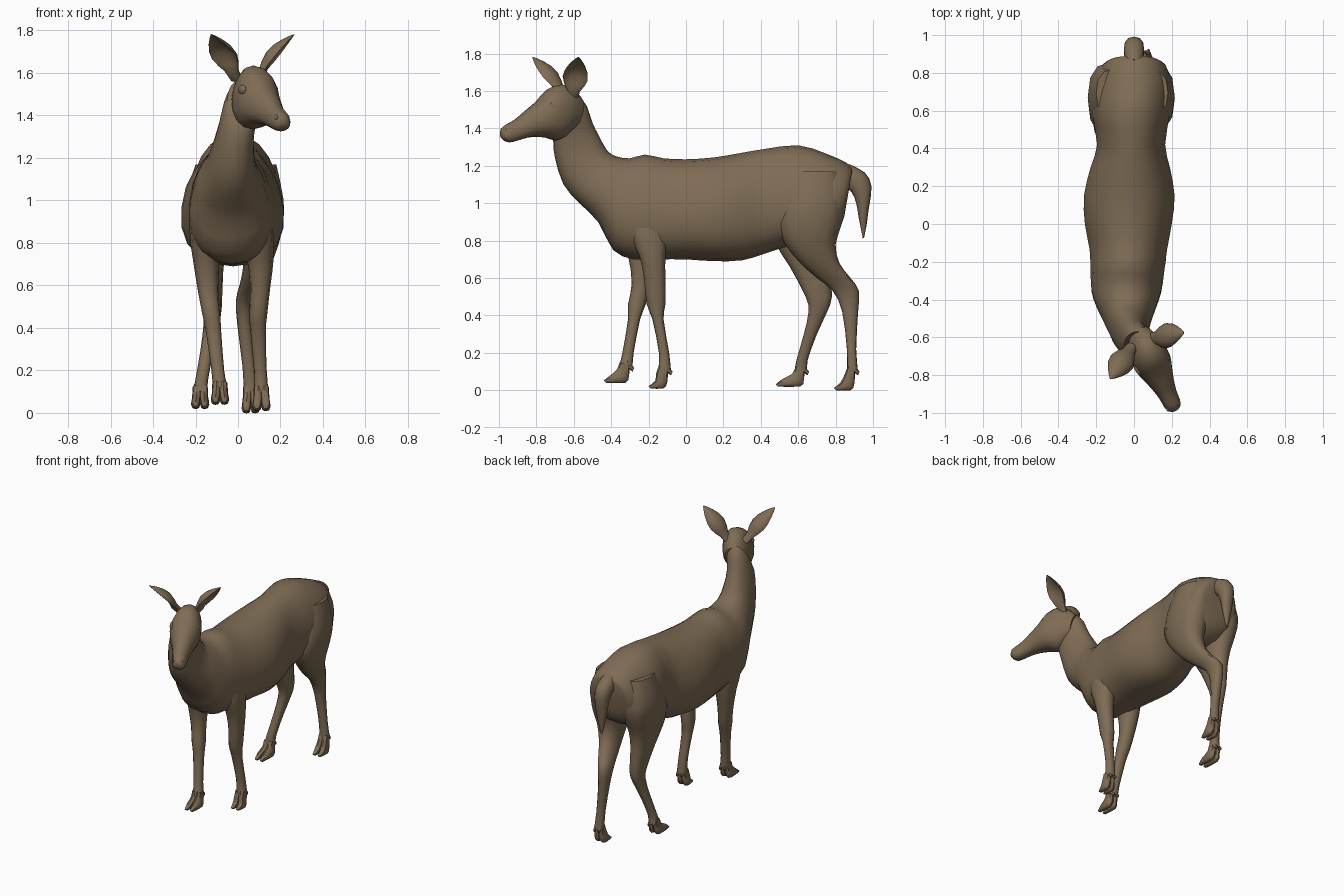
import bpy, bmesh, math
from mathutils import Vector

if "Cube" in bpy.data.objects:
    bpy.data.objects.remove(bpy.data.objects["Cube"])

coat = bpy.data.materials.new("brown_coat")
coat.diffuse_color = (0.21, 0.15, 0.09, 1)
coat.use_nodes = True
coat.node_tree.nodes["Principled BSDF"].inputs["Base Color"].default_value = coat.diffuse_color


def make(name, rings, angle=50):
    """Skin a list of equal-length point rings into a closed mesh object."""
    bm = bmesh.new()
    loops = [[bm.verts.new(p) for p in r] for r in rings]
    n = len(loops[0])
    for a, b in zip(loops, loops[1:]):
        for i in range(n):
            j = (i + 1) % n
            bm.faces.new((a[i], a[j], b[j], b[i]))
    bm.faces.new(loops[0])
    bm.faces.new(loops[-1])
    bmesh.ops.recalc_face_normals(bm, faces=bm.faces)
    me = bpy.data.meshes.new(name)
    bm.to_mesh(me)
    bm.free()
    me.materials.append(coat)
    ob = bpy.data.objects.new(name, me)
    bpy.context.collection.objects.link(ob)
    bpy.ops.object.select_all(action='DESELECT')
    ob.select_set(True)
    bpy.context.view_layer.objects.active = ob
    bpy.ops.object.shade_smooth_by_angle(angle=math.radians(angle))
    return ob


def spline(rows, k=2):
    """Catmull-Rom interpolation of number rows."""
    out = []
    for i in range(len(rows) - 1):
        p0, p1, p2 = rows[max(i - 1, 0)], rows[i], rows[i + 1]
        p3 = rows[min(i + 2, len(rows) - 1)]
        for s in range(k):
            t = s / k
            out.append([0.5 * (2 * b + (c - a) * t + (2 * a - 5 * b + 4 * c - d) * t * t
                               + (3 * b - a - 3 * c + d) * t ** 3)
                        for a, b, c, d in zip(p0, p1, p2, p3)])
    return out + [list(rows[-1])]


def loft(name, rows, side=(1, 0, 0), sides=16, e=0.9, egg=0.0, k=2):
    """Rows: centre x, y and z of one edge, y and z of the opposite edge, half width."""
    side = Vector(side).normalized()
    rings = []
    for cx, y0, z0, y1, z1, w in spline(rows, k):
        a, b = Vector((cx, y0, z0)), Vector((cx, y1, z1))
        mid, half = (a + b) / 2, (a - b) / 2
        ring = []
        for i in range(sides):
            t = 2 * math.pi * i / sides
            c, s = math.cos(t), math.sin(t)
            c = math.copysign(abs(c) ** e, c)
            s = math.copysign(abs(s) ** e, s)
            ring.append(mid + half * c + side * w * s * (1 - egg * c))
        rings.append(ring)
    return make(name, rings)


# Torso and neck
loft("body_and_neck", [
    (0, .89, 1.18, .855, .98, .12), (0, .86, 1.215, .83, .88, .165),
    (0, .75, 1.265, .75, .81, .195), (-.015, .6, 1.31, .58, .78, .205),
    (-.015, .42, 1.29, .42, .73, .18), (-.02, .3, 1.27, .3, .695, .21),
    (-.025, .15, 1.245, .15, .69, .24), (-.03, 0, 1.235, 0, .70, .23),
    (-.03, -.12, 1.24, -.15, .70, .205), (-.035, -.22, 1.26, -.28, .70, .195),
    (-.04, -.30, 1.24, -.39, .75, .185), (-.04, -.37, 1.25, -.47, .9, .16),
    (-.035, -.42, 1.28, -.57, 1.0, .125), (-.025, -.465, 1.36, -.655, 1.1, .10),
    (-.01, -.50, 1.43, -.70, 1.24, .085), (.01, -.53, 1.52, -.71, 1.34, .083),
    (.02, -.57, 1.57, -.69, 1.4, .07)], sides=20, egg=0.12)

# Head, turned to one side
F = Vector((.43, -.90, 0)).normalized()
S = Vector((.90, .43, 0)).normalized()
head_rows = [
    (-.555, 1.55, -.60, 1.40, .06), (-.60, 1.61, -.66, 1.35, .085),
    (-.66, 1.635, -.70, 1.335, .098), (-.73, 1.615, -.75, 1.35, .10),
    (-.79, 1.55, -.80, 1.355, .082), (-.85, 1.50, -.85, 1.35, .063),
    (-.91, 1.45, -.90, 1.335, .05), (-.955, 1.425, -.945, 1.325, .046),
    (-.98, 1.405, -.97, 1.335, .036), (-.99, 1.38, -.985, 1.35, .018)]
loft("head", [(.02 + (-.57 - (a + c) / 2) * .478, a, b, c, d, w)
              for a, b, c, d, w in head_rows], side=S, egg=0.1)


def blob(name, p, r, stretch):
    """Small ellipsoid lying along the head."""
    bm = bmesh.new()
    bmesh.ops.create_uvsphere(bm, u_segments=12, v_segments=8, radius=r)
    for v in bm.verts:
        v.co = Vector(p) + F * v.co.x * stretch + S * v.co.y * .6 + Vector((0, 0, v.co.z))
    me = bpy.data.meshes.new(name)
    bm.to_mesh(me)
    bm.free()
    me.materials.append(coat)
    me.shade_smooth()
    bpy.context.collection.objects.link(bpy.data.objects.new(name, me))


# Eyes and nostrils
for sgn, label in ((-1, "left"), (1, "right")):
    blob(label + "_eye", Vector((.095, -.735, 1.52)) + S * sgn * .083, .024, 1.4)
    blob(label + "_nostril", Vector((.205, -.965, 1.39)) + S * sgn * .03, .014, 1.2)


def ear(name, base, tip, wide, sgn):
    """Leaf-shaped cup with a hollow inner side."""
    base, tip, wide = Vector(base), Vector(tip), Vector(wide)
    a = (tip - base).normalized()
    wide = (wide - a * wide.dot(a)).normalized()
    n = a.cross(wide) * sgn
    rings = []
    for t, w, hollow in ((-.1, .03, .6), (.1, .036, .5), (.25, .055, -.1), (.42, .068, -.45),
                         (.6, .062, -.45), (.78, .042, -.4), (.92, .02, -.3), (1, .004, 0)):
        c = base.lerp(tip, t)
        arc = [math.pi * i / 8 for i in range(9)]
        ring = [c + wide * w * math.cos(q) - n * w * .75 * math.sin(q) for q in arc]
        ring += [c + wide * w * .93 * math.cos(q) + n * w * hollow * math.sin(q)
                 for q in arc[-2:0:-1]]
        rings.append(ring)
    make(name, rings, 45)


ear("right_ear", (.105, -.605, 1.585), (.265, -.575, 1.78), (.09, -.95, .29), 1)
ear("left_ear", (-.02, -.665, 1.59), (-.125, -.82, 1.78), (.69, -.665, .29), -1)

# Tail
loft("tail", [
    (0, .87, 1.21, .84, 1.09, .05), (0, .955, 1.165, .885, 1.06, .055),
    (0, .992, 1.09, .91, 1.0, .048), (0, .977, .97, .922, .93, .036),
    (0, .965, .88, .935, .865, .02), (0, .952, .815, .945, .812, .006)], sides=10)


def leg(name, rows, toe, ground):
    """Rows: height, front y, back y, centre x, half width; then two toes and dewclaws."""
    loft(name, [(cx, y0, z, y1, z, w) for z, y0, y1, cx, w in rows], sides=12, e=.85)
    z, y0, y1, cx, w = rows[-1]
    for sgn, label in ((-1, "_inner"), (1, "_outer")):
        x = cx + sgn * .017
        loft(name + label + "_toe", [
            (x, y0 + .005, z + .03, y1 - .015, z + .01, .019),
            (x, y0 - .01, z - .01, y1 - .02, ground + .035, .021),
            (x + sgn * .004, toe + .035, ground + .04, y1 - .04, ground, .022),
            (x + sgn * .003, toe, ground + .012, toe + .012, ground, .010)], sides=8, e=.8)
        loft(name + label + "_dewclaw", [
            (x, y1 - .03, z + .045, y1 - .03, z, .014),
            (x, y1 + .008, z, y1, z - .02, .006)], sides=6, k=1)


# Front legs
leg("right_front_leg", [
    (1.05, -.30, -.10, .07, .06), (.86, -.31, -.09, .09, .075), (.72, -.25, -.11, .105, .062),
    (.6, -.225, -.11, .105, .048), (.46, -.21, -.11, .095, .042), (.38, -.18, -.12, .095, .036),
    (.2, -.145, -.09, .105, .03), (.1, -.15, -.08, .11, .034)], -.20, .01)
leg("left_front_leg", [
    (1.05, -.36, -.15, -.15, .06), (.86, -.36, -.14, -.15, .078), (.72, -.31, -.16, -.15, .062),
    (.57, -.29, -.195, -.14, .048), (.46, -.31, -.215, -.125, .042), (.38, -.31, -.245, -.115, .036),
    (.2, -.34, -.28, -.095, .03), (.12, -.36, -.285, -.085, .034)], -.44, .04)

# Hind legs with haunches
leg("right_hind_leg", [
    (1.17, .57, .82, .09, .09), (1.0, .50, .855, .10, .115), (.88, .49, .83, .11, .10),
    (.78, .53, .80, .105, .082), (.68, .61, .82, .085, .062), (.6, .70, .88, .055, .048),
    (.53, .785, .925, .03, .04), (.42, .835, .92, .03, .034), (.22, .86, .91, .05, .029),
    (.1, .86, .92, .06, .033)], .79, 0)
leg("left_hind_leg", [
    (1.17, .57, .82, -.11, .09), (1.0, .49, .855, -.13, .115), (.88, .46, .83, -.135, .10),
    (.78, .48, .79, -.135, .08), (.66, .555, .775, -.13, .06), (.5, .64, .78, -.12, .044),
    (.42, .655, .755, -.125, .037), (.3, .63, .70, -.145, .031), (.16, .59, .65, -.17, .03),
    (.1, .58, .65, -.178, .033)], .48, .02)
